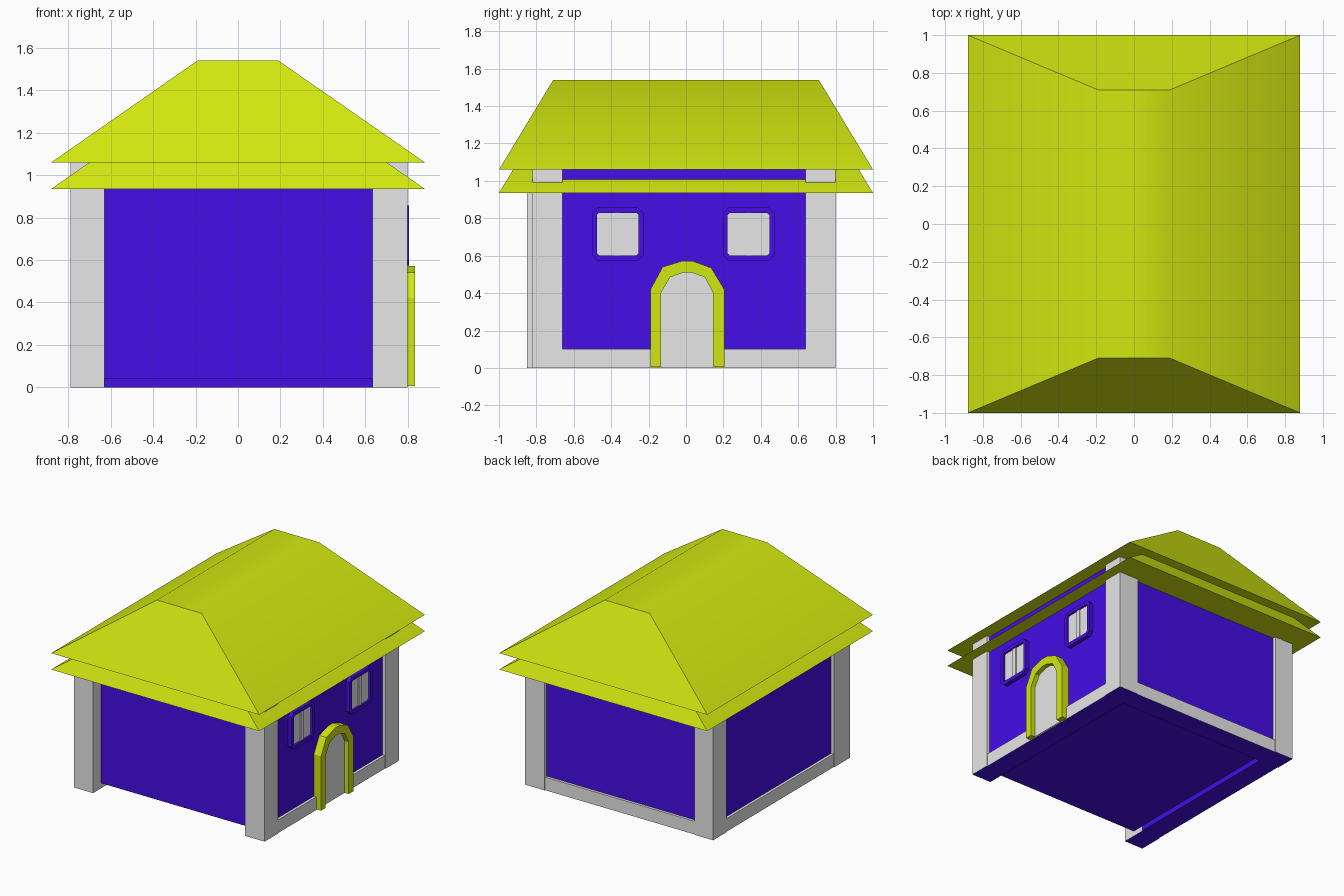
import bpy
import bmesh
from math import radians

cube = bpy.data.objects.get("Cube")
if cube:
    bpy.data.objects.remove(cube, do_unlink=True)


def material(name, rgb):
    m = bpy.data.materials.new(name)
    m.use_nodes = True
    m.diffuse_color = (*rgb, 1)
    m.node_tree.nodes["Principled BSDF"].inputs["Base Color"].default_value = (*rgb, 1)
    return m


ROOF = material("yellow_green", (0.64, 0.8, 0.005))
WALL = material("deep_blue", (0.06, 0.004, 0.8))
STONE = material("light_gray", (0.8, 0.8, 0.8))


def finish(bm, name, *mats):
    bmesh.ops.recalc_face_normals(bm, faces=bm.faces)
    mesh = bpy.data.meshes.new(name)
    bm.to_mesh(mesh)
    bm.free()
    for m in mats:
        mesh.materials.append(m)
    ob = bpy.data.objects.new(name, mesh)
    bpy.context.collection.objects.link(ob)
    return ob


def box(name, xs, ys, zs, mat, under=None):
    """Box from ranges; 'under' colours the face resting on the ground."""
    bm = bmesh.new()
    bmesh.ops.create_cube(bm, size=1)
    for v in bm.verts:
        v.co = [r[0] if c < 0 else r[1] for c, r in zip(v.co, (xs, ys, zs))]
    bm.normal_update()
    if under:
        for f in bm.faces:
            f.material_index = int(f.normal.z < -0.5)
    return finish(bm, name, mat, *([under] if under else []))


def plate(name, outline, x0, x1, mat):
    """Solid with a (y, z) outline, pushed out along x."""
    bm = bmesh.new()
    face = bm.faces.new([bm.verts.new((x0, y, z)) for y, z in outline])
    out = bmesh.ops.extrude_face_region(bm, geom=[face])["geom"]
    bmesh.ops.translate(bm, vec=(x1 - x0, 0, 0),
                        verts=[v for v in out if isinstance(v, bmesh.types.BMVert)])
    return finish(bm, name, mat)


def ring(name, outer, inner, x0, x1, mat, closed=True):
    """Frame between two matching (y, z) outlines, pushed out along x."""
    bm = bmesh.new()
    rows = [[bm.verts.new((x, y, z)) for y, z in line]
            for x, line in ((x0, outer), (x1, outer), (x1, inner), (x0, inner))]
    n = len(outer)
    for i in range(n if closed else n - 1):
        j = (i + 1) % n
        for a, b in zip(rows, rows[1:] + rows[:1]):
            bm.faces.new((a[i], a[j], b[j], b[i]))
    if not closed:
        for end in (0, -1):
            bm.faces.new([row[end] for row in rows])
    return finish(bm, name, mat)


def hip_roof(name, z):
    bm = bmesh.new()
    bmesh.ops.create_cube(bm, size=2)
    for v in bm.verts:
        top = v.co.z > 0
        v.co.x *= 0.19 if top else 0.88
        v.co.y *= 0.71 if top else 1.0
        v.co.z = z + 0.48 if top else z
    ob = finish(bm, name, ROOF)
    bpy.ops.object.select_all(action="DESELECT")
    ob.select_set(True)
    bpy.context.view_layer.objects.active = ob
    bpy.ops.object.shade_smooth_by_angle(angle=radians(40))


# Walls
box("walls", (-0.765, 0.775), (-0.755, 0.775), (0.04, 1.07), WALL)

# Corner pillars
LEFT_X, RIGHT_X = (0.635, 0.80), (-0.79, -0.63)
for name, xs, ys in (("front_left_pillar", LEFT_X, (-0.82, -0.66)),
                     ("front_right_pillar", RIGHT_X, (-0.85, -0.66)),
                     ("back_left_pillar", LEFT_X, (0.64, 0.80)),
                     ("back_right_pillar", RIGHT_X, (0.64, 0.80))):
    box(name, xs, ys, (0, 1.07), STONE, WALL)

# Foundation bands on three sides, with blue inner faces
box("left_foundation", (0.64, 0.795), (-0.66, 0.64), (0, 0.10), STONE, WALL)
box("right_foundation", (-0.785, -0.635), (-0.66, 0.64), (0, 0.10), STONE, WALL)
box("back_foundation", (-0.63, 0.635), (0.64, 0.795), (0, 0.10), STONE, WALL)
box("left_foundation_lining", (0.632, 0.64), (-0.66, 0.64), (0, 0.05), WALL)
box("right_foundation_lining", (-0.635, -0.627), (-0.66, 0.64), (0, 0.05), WALL)
box("back_foundation_lining", (-0.63, 0.635), (0.632, 0.64), (0, 0.05), WALL)

# Stacked roofs
hip_roof("lower_roof", 0.935)
hip_roof("upper_roof", 1.06)

# Arched doorway
outer = [(-0.19, 0.005), (-0.19, 0.42), (-0.125, 0.54), (-0.02, 0.572),
         (0.035, 0.572), (0.135, 0.535), (0.205, 0.42), (0.205, 0.005)]
inner = [(-0.135, 0.005), (-0.135, 0.40), (-0.085, 0.485), (-0.015, 0.51),
         (0.03, 0.51), (0.10, 0.485), (0.145, 0.40), (0.145, 0.005)]
ring("door_arch", outer, inner, 0.765, 0.835, ROOF, closed=False)
plate("door", inner, 0.765, 0.80, STONE)


# Windows
def chamfered(cy, cz, w, h, c):
    return [(cy + sy * (w - a), cz + sz * (h - b)) for sy, sz, a, b in
            ((-1, -1, c, 0), (1, -1, c, 0), (1, -1, 0, c), (1, 1, 0, c),
             (1, 1, c, 0), (-1, 1, c, 0), (-1, 1, 0, c), (-1, -1, 0, c))]


for side, cy in (("front", -0.365), ("back", 0.335)):
    ring(side + "_window_frame", chamfered(cy, 0.715, 0.138, 0.142, 0.03),
         chamfered(cy, 0.715, 0.112, 0.114, 0.012), 0.765, 0.806, WALL)
    plate(side + "_window_pane", chamfered(cy, 0.715, 0.112, 0.114, 0.012),
          0.765, 0.79, STONE)
    box(side + "_window_bar", (0.785, 0.798), (cy - 0.016, cy + 0.016),
        (0.602, 0.828), STONE)
